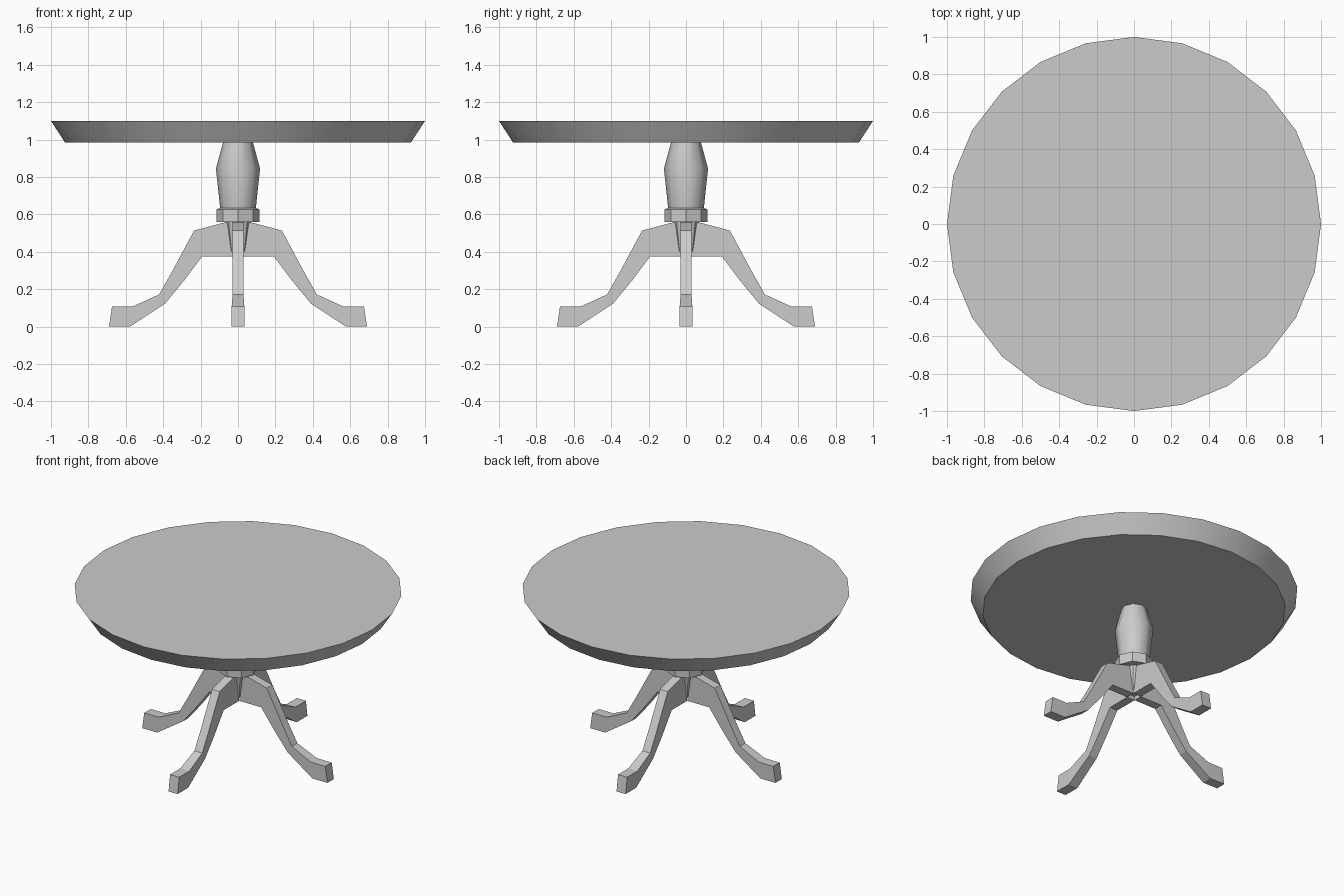
import bpy, bmesh, math
from mathutils import Matrix, Vector

cube = bpy.data.objects.get("Cube")
if cube:
    bpy.data.objects.remove(cube, do_unlink=True)

GREY = (0.6, 0.6, 0.6, 1)
grey = bpy.data.materials.new("plain_grey")
grey.use_nodes = True
grey.diffuse_color = GREY
grey.node_tree.nodes["Principled BSDF"].inputs["Base Color"].default_value = GREY


def finish(bm, name, smooth_angle=None):
    bmesh.ops.recalc_face_normals(bm, faces=bm.faces)
    mesh = bpy.data.meshes.new(name)
    bm.to_mesh(mesh)
    bm.free()
    mesh.materials.append(grey)
    obj = bpy.data.objects.new(name, mesh)
    bpy.context.collection.objects.link(obj)
    if smooth_angle:
        bpy.ops.object.select_all(action="DESELECT")
        obj.select_set(True)
        bpy.context.view_layer.objects.active = obj
        bpy.ops.object.shade_smooth_by_angle(angle=math.radians(smooth_angle))
    return obj


def turned(name, profile, sides, smooth_angle=None):
    """Closed solid of revolution from (radius, height) pairs."""
    bm = bmesh.new()
    rings = []
    for r, z in profile:
        angles = [math.tau * i / sides for i in range(sides)]
        rings.append([bm.verts.new((r * math.cos(a), r * math.sin(a), z)) for a in angles])
    for low, high in zip(rings, rings[1:]):
        for i in range(sides):
            j = (i + 1) % sides
            bm.faces.new((low[i], low[j], high[j], high[i]))
    bm.faces.new(rings[0][::-1])
    bm.faces.new(rings[-1])
    return finish(bm, name, smooth_angle)


# Round top with an undercut rim
turned("table_top", [(0.925, 0.985), (1.0, 1.1)], 24, 30)

# Octagonal pedestal
turned("pedestal_column", [(0.095, 0.63), (0.118, 0.845), (0.08, 0.985)], 8, 50)
turned("pedestal_collar", [(0.115, 0.56), (0.115, 0.627), (0.09, 0.637)], 8)
turned("pedestal_base", [(0.048, 0.4), (0.07, 0.56)], 8)

# Leg outline as (distance from centre, height): upper edge and lower edge
UPPER = [(0.03, 0.56), (0.08, 0.555), (0.235, 0.514), (0.355, 0.29),
         (0.422, 0.172), (0.565, 0.107), (0.674, 0.107)]
LOWER = [(0.03, 0.374), (0.08, 0.374), (0.193, 0.374), (0.289, 0.246),
         (0.39, 0.123), (0.578, 0.0), (0.69, 0.0)]


def leg(name, turn):
    bm = bmesh.new()
    rings = []
    for (ux, uz), (lx, lz) in zip(UPPER, LOWER):
        w = 0.034 if ux > 0.5 else 0.029
        corners = [(ux, -w, uz), (ux, w, uz), (lx, w, lz), (lx, -w, lz)]
        rings.append([bm.verts.new(c) for c in corners])
    for a, b in zip(rings, rings[1:]):
        for i in range(4):
            j = (i + 1) % 4
            bm.faces.new((a[i], a[j], b[j], b[i]))
    bm.faces.new(rings[0])
    bm.faces.new(rings[-1])
    bm.transform(Matrix.Rotation(turn, 4, "Z"))
    return finish(bm, name)


# Four splayed legs
for i, side in enumerate(("left", "back", "right", "front")):
    leg(side + "_leg", i * math.pi / 2)
